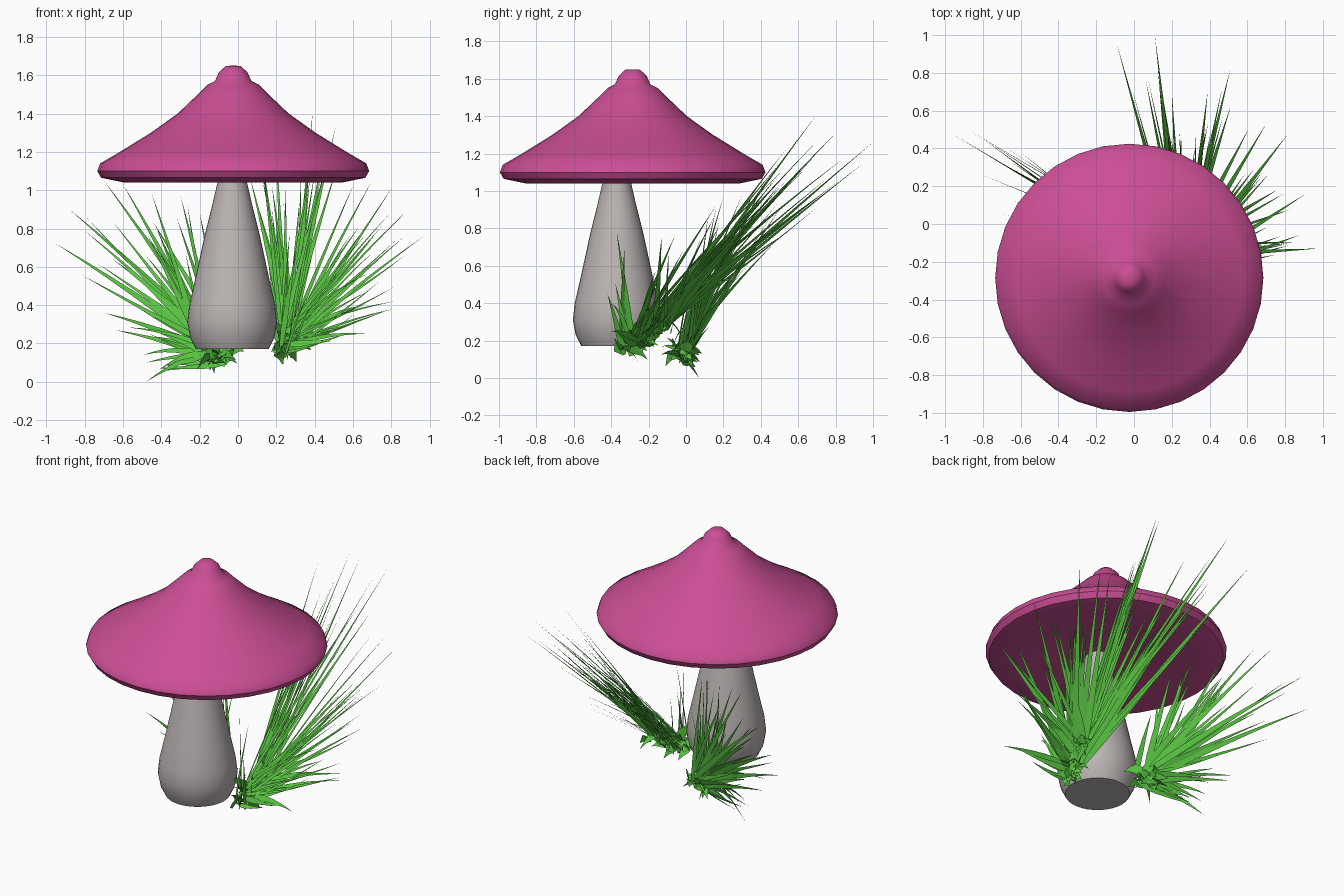
import bpy, bmesh, math, random
from mathutils import Vector

random.seed(7)
cube = bpy.data.objects.get("Cube")
if cube:
    bpy.data.objects.remove(cube, do_unlink=True)


def material(name, rgb):
    mat = bpy.data.materials.new(name)
    mat.use_nodes = True
    mat.diffuse_color = (*rgb, 1)
    bsdf = next(n for n in mat.node_tree.nodes if n.type == 'BSDF_PRINCIPLED')
    bsdf.inputs["Base Color"].default_value = (*rgb, 1)
    return mat


pink = material("pink", (0.6, 0.076, 0.3))
grey = material("warm grey", (0.5, 0.46, 0.45))
green = material("grass green", (0.1, 0.55, 0.055))


def finish(bm, name, mat):
    mesh = bpy.data.meshes.new(name)
    bm.to_mesh(mesh)
    bm.free()
    mesh.materials.append(mat)
    obj = bpy.data.objects.new(name, mesh)
    bpy.context.collection.objects.link(obj)
    return obj


def lathe(name, profile, centre, mat, sides=32):
    """Spin a (radius, height) profile around a vertical axis and close its ends."""
    bm = bmesh.new()
    rings = []
    for radius, z in profile:
        angles = [math.tau * i / sides for i in range(sides)]
        rings.append([bm.verts.new((centre[0] + radius * math.cos(a),
                                    centre[1] + radius * math.sin(a), z)) for a in angles])
    for low, high in zip(rings, rings[1:]):
        for i in range(sides):
            j = (i + 1) % sides
            bm.faces.new((low[i], low[j], high[j], high[i]))
    bm.faces.new(rings[0][::-1])
    bm.faces.new(rings[-1])
    bmesh.ops.recalc_face_normals(bm, faces=bm.faces)
    obj = finish(bm, name, mat)
    bpy.ops.object.select_all(action='DESELECT')
    obj.select_set(True)
    bpy.context.view_layer.objects.active = obj
    bpy.ops.object.shade_smooth_by_angle(angle=math.radians(42))
    return obj


# Cap: hollowed underside, rounded rim, sweeping cone and small knob
lathe("cap", [(0.06, 1.1), (0.3, 1.08), (0.57, 1.04), (0.69, 1.065), (0.71, 1.1),
              (0.695, 1.14), (0.6, 1.195), (0.43, 1.3), (0.29, 1.4), (0.19, 1.495),
              (0.135, 1.55), (0.095, 1.57), (0.075, 1.615), (0.04, 1.648), (0.015, 1.65)],
      (-0.025, -0.285), pink)

# Stem: bulbous foot tapering up into the cap
lathe("stem", [(0.19, 0.17), (0.22, 0.23), (0.235, 0.31), (0.225, 0.4), (0.195, 0.53),
               (0.145, 0.76), (0.105, 0.92), (0.075, 1.05), (0.07, 1.13)],
      (-0.03, -0.37), grey)


def blade(bm, base, tip, facing, width, lift, steps=6):
    """Bent strip from base to tip, narrowing to a point, flat side towards facing."""
    bend = (base + tip) / 2 + Vector((0, 0, lift))
    across = (tip - base).cross(facing).normalized()
    previous = None
    for i in range(steps):
        t = i / steps
        p = base * (1 - t) ** 2 + bend * 2 * t * (1 - t) + tip * t * t
        half = across * width / 2 * min(0.6 + 2 * t, 1.25 * (1 - t))
        pair = [bm.verts.new(p - half), bm.verts.new(p + half)]
        if previous:
            bm.faces.new((previous[0], previous[1], pair[1], pair[0]))
        previous = pair
    bm.faces.new((*previous[::-1], bm.verts.new(tip)))


def jitter(size):
    return Vector([random.uniform(-size, size) for _ in range(3)])


def tuft(name, root_a, root_b, tips, facing, extra, scraps):
    """Fan of long blades through the tips, shorter ones between, curled scraps at the root."""
    bm = bmesh.new()
    root_a, root_b, facing = Vector(root_a), Vector(root_b), Vector(facing)
    tips = [Vector(t) for t in tips]

    def root():
        return root_a.lerp(root_b, random.random()) + jitter(0.04)

    for i, tip in enumerate(tips):
        blade(bm, root(), tip, facing + jitter(0.1), 0.042, 0.03)
        following = tips[min(i + 1, len(tips) - 1)]
        for _ in range(extra):
            base = root()
            goal = tip.lerp(following, random.random()) + jitter(0.05)
            goal = base.lerp(goal, random.uniform(0.55, 0.96))
            goal.z = max(goal.z, 0.03)
            blade(bm, base, goal, facing + jitter(0.25), random.uniform(0.028, 0.045),
                  random.uniform(-0.04, 0.06))
    for _ in range(scraps):
        base = root()
        blade(bm, base, base + jitter(0.1), facing + jitter(0.8), 0.07, 0.03, 3)
    return finish(bm, name, green)


# Tall tuft leaning back to one side of the stem
tuft("tall_grass_tuft", (0.24, -0.3, 0.17), (0.31, -0.1, 0.29),
     [(-0.09, 0.95, 1.15), (0.11, 1.0, 1.26), (0.2, 0.7, 1.2), (0.39, 0.7, 1.41),
      (0.51, 0.82, 1.33), (0.7, 0.53, 1.05), (0.81, 0.47, 1.02), (0.91, 0.16, 0.92),
      (0.97, -0.13, 0.76), (0.82, -0.1, 0.42)],
     (0.6, 0.55, -0.58), 5, 22)

# Short blades hugging the stem
tuft("short_grass_tuft", (0.22, -0.34, 0.14), (0.3, -0.25, 0.22),
     [(0.27, -0.37, 0.78), (0.36, -0.42, 0.45), (0.67, -0.4, 0.25)],
     (0.7, 0.4, -0.4), 2, 8)

# Low spreading tuft behind the other side of the stem
tuft("spreading_grass_tuft", (-0.16, -0.04, 0.14), (-0.06, 0.0, 0.13),
     [(-0.1, 0.1, 0.65), (-0.2, 0.12, 0.88), (-0.3, 0.2, 0.97), (-0.45, 0.3, 0.98),
      (-0.6, 0.38, 1.03), (-0.7, 0.42, 1.05), (-0.88, 0.5, 0.9), (-0.95, 0.47, 0.72),
      (-0.7, 0.05, 0.36), (-0.64, 0.12, 0.27), (-0.48, 0.05, 0.1), (-0.48, 0.07, 0.0)],
     (0.45, 0.75, -0.25), 3, 22)
